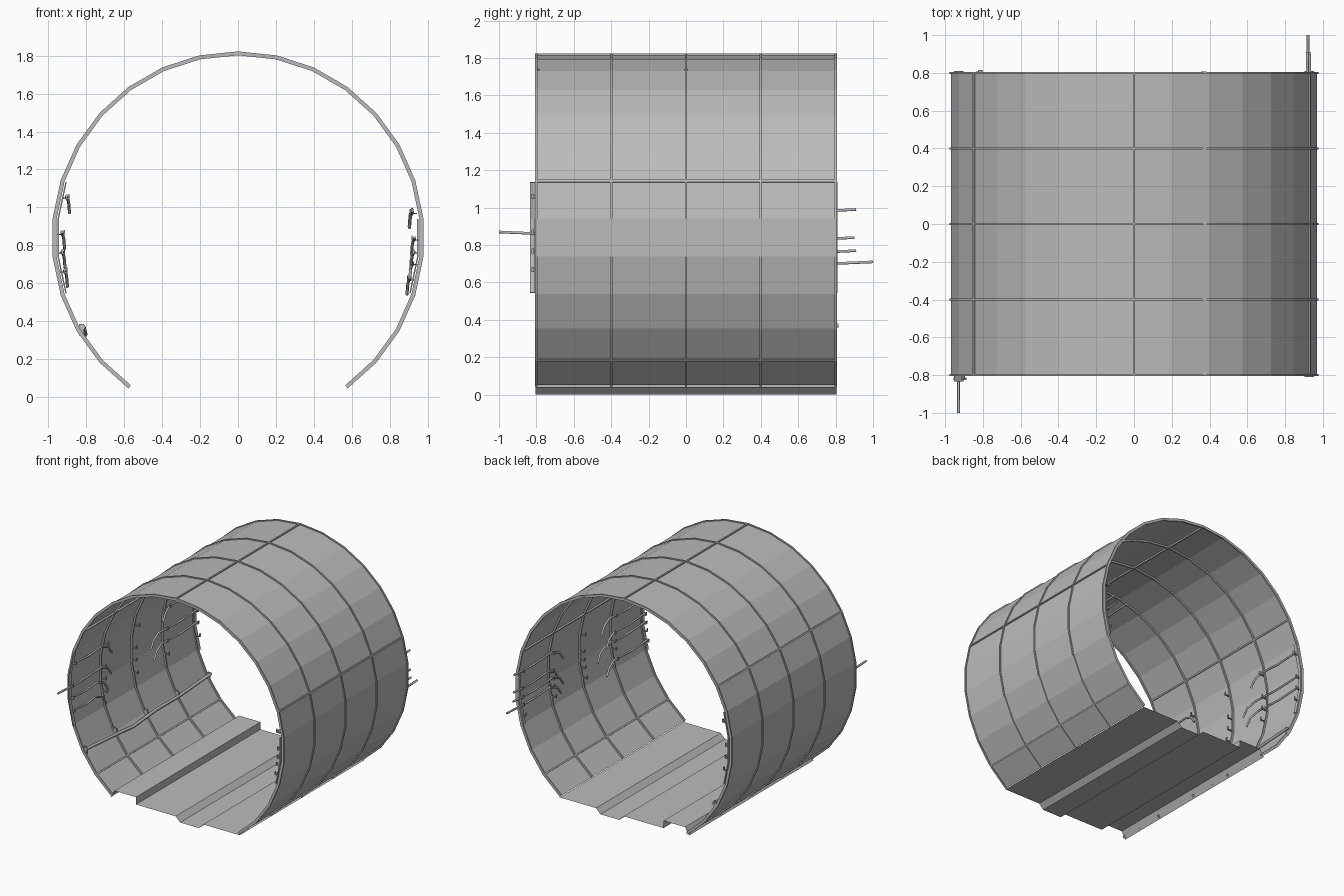
import bpy, bmesh, math
from mathutils import Vector

if "Cube" in bpy.data.objects:
    bpy.data.objects.remove(bpy.data.objects["Cube"])

CZ, L = 0.84, 0.805
STEP = 12

grey = bpy.data.materials.new("concrete_grey")
grey.diffuse_color = (0.5, 0.5, 0.5, 1)
grey.use_nodes = True
grey.node_tree.nodes["Principled BSDF"].inputs["Base Color"].default_value = grey.diffuse_color


def pos(r, deg):
    a = math.radians(deg)
    return r * math.sin(a), CZ + r * math.cos(a)


def link(name, data):
    ob = bpy.data.objects.new(name, data)
    bpy.context.collection.objects.link(ob)
    data.materials.append(grey)
    return ob


def sweep(name, profile, y0, y1, closed=False):
    """Extrude an x-z profile along y; closed profiles get end caps."""
    bm = bmesh.new()
    a = [bm.verts.new((x, y0, z)) for x, z in profile]
    b = [bm.verts.new((x, y1, z)) for x, z in profile]
    n = len(profile)
    for i in range(n if closed else n - 1):
        j = (i + 1) % n
        bm.faces.new((a[i], a[j], b[j], b[i]))
    if closed:
        for row in (a, b):
            h = n // 2
            for i in range(h - 1):
                bm.faces.new((row[i], row[i + 1], row[n - 2 - i], row[n - 1 - i]))
        bmesh.ops.recalc_face_normals(bm, faces=bm.faces)
    me = bpy.data.meshes.new(name)
    bm.to_mesh(me)
    bm.free()
    return link(name, me)


def band(name, r0, r1, a0, a1, y0, y1):
    """Solid faceted arc between two radii."""
    angs = range(a0, a1 + 1, STEP)
    prof = [pos(r1, a) for a in angs] + [pos(r0, a) for a in reversed(angs)]
    return sweep(name, prof, y0, y1, True)


def box(name, c, s):
    x, y, z = c
    w, d, h = (v / 2 for v in s)
    return sweep(name, [(x - w, z - h), (x + w, z - h), (x + w, z + h), (x - w, z + h)],
                 y - d, y + d, True)


def tube(name, pts, r=0.008):
    cu = bpy.data.curves.new(name, 'CURVE')
    cu.dimensions = '3D'
    cu.bevel_depth, cu.bevel_resolution = r, 1
    cu.use_fill_caps = True
    sp = cu.splines.new('POLY')
    sp.points.add(len(pts) - 1)
    for p, q in zip(sp.points, pts):
        p.co = (*q, 1)
    return link(name, cu)


def wall_x(z, inset=0.045):
    return math.sqrt(max(0, (0.975 - inset) ** 2 - (z - CZ) ** 2))


# Tunnel lining: one faceted surface
sweep("tunnel_wall", [pos(0.975, a) for a in range(-144, 145, STEP)], -L, L)

# Ring ribs across the tunnel
for y in (-0.8, -0.4, 0, 0.4, 0.8):
    band("ring_rib", 0.962, 0.983, -144, 144, y - 0.006, y + 0.006)

# Lengthwise seams between panels
for a in (-132, -60, 0, 72, 132):
    prof = [pos(0.962, a - 0.35), pos(0.983, a - 0.35), pos(0.983, a + 0.35), pos(0.962, a + 0.35)]
    sweep("panel_seam", prof, -L, L, True)

# Floor with raised walkway and shallow drain channel
sweep("floor", [(-0.59, 0.04), (-0.555, 0.10), (-0.36, 0.10), (-0.36, 0.04), (0.0, 0.04),
                (0.04, 0.0), (0.21, 0.0), (0.25, 0.04), (0.58, 0.04)], -L, L)

# Cable bracket strips on the ribs, with hooks
HOOKS = {-1: (1.06, 0.87, 0.77, 0.67), 1: (0.98, 0.84, 0.77, 0.71, 0.63)}
for side in (-1, 1):
    for y in (-0.4, 0, 0.4, 0.79 * -side, 0.82 * side):
        if side < 0 and y < -0.7:
            y = -0.82
        elif abs(y) > 0.7:
            y = math.copysign(0.795, y)
        a0, a1 = (-108, -72) if side < 0 else (84, 108)
        if y == -0.82 or abs(y) > 0.7:
            band("cable_bracket", 0.95, 0.957, a0, a1, y - 0.015, y + 0.015)
        for z in HOOKS[side]:
            x = side * wall_x(z, 0.04)
            box("hook_arm", (x, y, z - 0.012), (0.04, 0.014, 0.006))
            box("hook_tip", (x - side * 0.018, y, z), (0.006, 0.014, 0.024))


# Torn cables: straight run from the tunnel end, drooping at the broken end
def torn_cable(side, z, y_end, y_break):
    d = 1 if y_break > y_end else -1
    path = [(y_end, 0, 0), (y_end + (y_break - y_end) * 0.4, -0.012, 0),
            (y_break - d * 0.12, 0, 0), (y_break - d * 0.04, -0.03, 0.01),
            (y_break, -0.09, 0.015)]
    tube("torn_cable", [(side * (wall_x(z) - n), y, z + dz) for y, dz, n in path])


for z, y0, y1 in ((1.06, -0.82, -0.36), (0.87, -1.0, -0.33), (0.77, -0.82, -0.38), (0.67, -0.8, -0.42)):
    torn_cable(-1, z, y0, y1)
for z, y1 in ((1.06, 0.3), (0.87, 0.18), (0.77, 0.22)):
    torn_cable(-1, z, 0.8, y1)
for z, y0, y1 in ((0.99, 0.91, 0.3), (0.84, 0.9, 0.34), (0.77, 0.91, 0.28), (0.71, 1.0, 0.32)):
    torn_cable(1, z, y0, y1)
for z, y1 in ((0.98, -0.2), (0.84, -0.28), (0.77, -0.16), (0.63, -0.25)):
    torn_cable(1, z, -0.8, y1)

# Sagging pipe low on the left wall, with clamps
tube("low_pipe", [(-0.815, -0.8, 0.37), (-0.81, -0.4, 0.345), (-0.805, -0.2, 0.33),
                  (-0.81, 0.1, 0.35), (-0.815, 0.4, 0.345), (-0.815, 0.815, 0.37)], 0.012)
for y in (-0.79, -0.4, 0, 0.4, 0.8):
    box("pipe_clamp", (-0.825, y, 0.355), (0.025, 0.014, 0.06))
    # Small clip under the roof
    box("roof_clip", (0.37, y, 1.735), (0.03, 0.014, 0.012))
